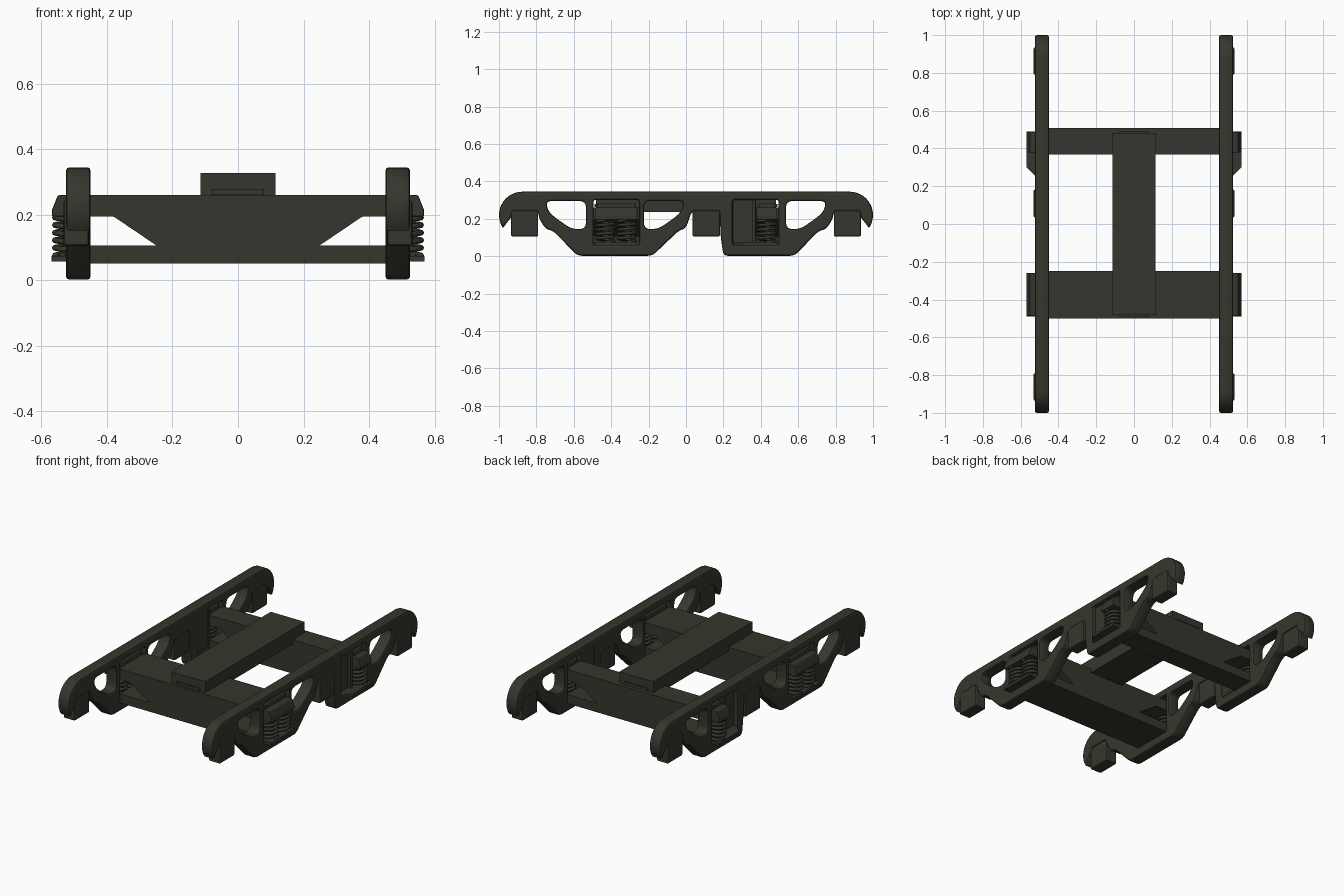
import bpy, bmesh, math
from mathutils import Vector

if "Cube" in bpy.data.objects:
    bpy.data.objects.remove(bpy.data.objects["Cube"])

iron = bpy.data.materials.new("dark_olive_iron")
iron.diffuse_color = (0.037, 0.036, 0.026, 1)
iron.use_nodes = True
iron.node_tree.nodes["Principled BSDF"].inputs["Base Color"].default_value = iron.diffuse_color


def finish(ob, mirror=False, bevel=0.0):
    ob.data.materials.append(iron)
    if bevel:
        b = ob.modifiers.new("bevel", 'BEVEL')
        b.width, b.segments = bevel, 2
    if mirror:
        ob.modifiers.new("mirror", 'MIRROR')
    return ob


def prism(name, pts, axis, a, b, **kw):
    """Extrude a profile along x (pts are y,z) or y (pts are x,z)."""
    bm = bmesh.new()
    place = (lambda p, d: (d, p[0], p[1])) if axis == 'x' else (lambda p, d: (p[0], d, p[1]))
    f = bm.faces.new([bm.verts.new(place(p, a)) for p in pts])
    ext = bmesh.ops.extrude_face_region(bm, geom=[f])
    off = Vector((b - a, 0, 0)) if axis == 'x' else Vector((0, b - a, 0))
    bmesh.ops.translate(bm, vec=off, verts=[v for v in ext['geom'] if isinstance(v, bmesh.types.BMVert)])
    bmesh.ops.recalc_face_normals(bm, faces=bm.faces)
    me = bpy.data.meshes.new(name)
    bm.to_mesh(me)
    bm.free()
    ob = bpy.data.objects.new(name, me)
    bpy.context.collection.objects.link(ob)
    return finish(ob, **kw)


def box(name, x0, x1, y0, y1, z0, z1, **kw):
    return prism(name, [(x0, z0), (x1, z0), (x1, z1), (x0, z1)], 'y', y0, y1, **kw)


def rounded(pts, r, n=5):
    """Round every corner of a polygon."""
    out = []
    for i, p in enumerate(pts):
        p = Vector(p)
        da, db = Vector(pts[i - 1]) - p, Vector(pts[(i + 1) % len(pts)]) - p
        a = p + da.normalized() * min(r, da.length * 0.45)
        b = p + db.normalized() * min(r, db.length * 0.45)
        for k in range(n):
            t = k / (n - 1)
            out.append(a * (1 - t) ** 2 + p * 2 * t * (1 - t) + b * t * t)
    return out


# Side frames: outline with window holes, softly bevelled
R = 0.125
cap = [(-1 + R - R * math.sin(t * math.pi / 16), 0.22 + R * math.cos(t * math.pi / 16)) for t in range(12)]
right_cap = [(-y, z) for y, z in reversed(cap)]
low = rounded([(-0.935, 0.24), (-0.79, 0.24), (-0.785, 0.2), (-0.75, 0.145), (-0.71, 0.135),
               (-0.58, 0.002), (-0.18, 0.002), (-0.04, 0.135), (0.0, 0.15), (0.03, 0.24),
               (0.18, 0.24), (0.185, 0.11), (0.2, 0.002), (0.58, 0.002), (0.71, 0.135),
               (0.75, 0.145), (0.785, 0.2), (0.79, 0.24), (0.935, 0.24)], 0.025)
outline = cap + low + right_cap
end_hole = [(-0.75, 0.295), (-0.535, 0.295), (-0.535, 0.145), (-0.61, 0.145), (-0.67, 0.185), (-0.735, 0.235)]
mid_hole = [(-0.76 - y + 0.01 - 0.01, z) for y, z in end_hole]
holes = [rounded(end_hole, 0.035), rounded(mid_hole, 0.035),
         rounded([(-y, z) for y, z in end_hole], 0.035),
         rounded([(-0.495, 0.06), (-0.25, 0.06), (-0.25, 0.3), (-0.495, 0.3)], 0.012),
         rounded([(0.25, 0.06), (0.495, 0.06), (0.495, 0.3), (0.25, 0.3)], 0.012)]
for side, sx in (("left", -1), ("right", 1)):
    cu = bpy.data.curves.new(side + "_frame", 'CURVE')
    cu.dimensions, cu.fill_mode = '2D', 'BOTH'
    cu.extrude, cu.bevel_depth, cu.offset, cu.bevel_resolution = 0.0275, 0.01, -0.01, 1
    for loop in [outline] + holes:
        sp = cu.splines.new('POLY')
        sp.points.add(len(loop) - 1)
        for q, p in zip(sp.points, loop):
            q.co = (p[0], p[1], 0, 1)
        sp.use_cyclic_u = True
    ob = bpy.data.objects.new(side + "_side_frame", cu)
    bpy.context.collection.objects.link(ob)
    ob.rotation_euler = (math.pi / 2, 0, math.pi / 2)
    ob.location.x = sx * 0.4875
    finish(ob)
    bpy.ops.object.select_all(action='DESELECT')
    ob.select_set(True)
    bpy.context.view_layer.objects.active = ob
    bpy.ops.object.convert(target='MESH')
    bpy.ops.object.shade_smooth_by_angle(angle=math.radians(30))

# Axle boxes hanging in the frame notches
for n, (a, b) in {"front": (-0.935, -0.79), "middle": (0.035, 0.182), "rear": (0.79, 0.935)}.items():
    box(n + "_axle_box", 0.455, 0.532, a, b, 0.105, 0.245, mirror=True, bevel=0.008)

# Recessed panel closing part of the rear window
box("rear_window_panel", 0.455, 0.5, 0.245, 0.365, 0.05, 0.305, mirror=True)
box("rear_window_post", 0.452, 0.518, 0.355, 0.373, 0.05, 0.305, mirror=True, bevel=0.005)


def coil(name, y, radius=0.046, wire=0.009, z0=0.076, z1=0.192, turns=5, steps=16, ring=7):
    """Helical spring swept as a tube."""
    bm = bmesh.new()
    prev = None
    for i in range(turns * steps + 1):
        a = 2 * math.pi * i / steps
        z = z0 + (z1 - z0) * i / (turns * steps)
        cur = []
        for k in range(ring):
            w = 2 * math.pi * k / ring
            r = radius + wire * math.cos(w)
            cur.append(bm.verts.new((0.513 + r * math.cos(a), y + r * math.sin(a), z + wire * math.sin(w))))
        if prev:
            for k in range(ring):
                bm.faces.new((prev[k], cur[k], cur[(k + 1) % ring], prev[(k + 1) % ring]))
        else:
            bm.faces.new(cur)
        prev = cur
    bm.faces.new(prev)
    bmesh.ops.recalc_face_normals(bm, faces=bm.faces)
    for f in bm.faces:
        f.smooth = True
    me = bpy.data.meshes.new(name)
    bm.to_mesh(me)
    bm.free()
    ob = bpy.data.objects.new(name, me)
    bpy.context.collection.objects.link(ob)
    finish(ob, mirror=True)


for n, y in (("front_spring_a", -0.431), ("front_spring_b", -0.316), ("rear_spring", 0.431)):
    coil(n, y)
    coil(n + "_inner", y, radius=0.024, wire=0.007)

# Bolsters (tapered cross beams) and spring planks below them
half = [(0.55, 0.26), (0.568, 0.215), (0.568, 0.195), (0.38, 0.195), (0.25, 0.107)]
bolster = half + [(-x, z) for x, z in reversed(half)]
for n, a, b in (("front", -0.487, -0.26), ("rear", 0.378, 0.487)):
    prism(n + "_bolster_ends", bolster, 'y', a, b, bevel=0.004)
    core = [(0.452, 0.26), (0.452, 0.195), (0.38, 0.195), (0.25, 0.107)]
    ya, yb = (-0.5, -0.248) if n == "front" else (0.368, 0.508)
    prism(n + "_bolster", core + [(-x, z) for x, z in reversed(core)], 'y', ya, yb)
    box(n + "_spring_plank", -0.455, 0.455, ya, yb, 0.052, 0.107)
    box(n + "_bolster_wear_pad", 0.46, 0.515, a + 0.01, b - 0.01, 0.255, 0.285, mirror=True, bevel=0.006)

# Spring seats at the foot of each window
for n, pts in (("front", [(0.45, -0.49), (0.57, -0.49), (0.57, -0.26), (0.45, -0.26)]),
               ("rear", [(0.45, 0.255), (0.525, 0.255), (0.57, 0.3), (0.57, 0.49), (0.45, 0.49)])):
    # outline in plan, extruded upwards
    bm = bmesh.new()
    f = bm.faces.new([bm.verts.new((x, y, 0.057)) for x, y in pts])
    ext = bmesh.ops.extrude_face_region(bm, geom=[f])
    bmesh.ops.translate(bm, vec=(0, 0, 0.018), verts=[v for v in ext['geom'] if isinstance(v, bmesh.types.BMVert)])
    bmesh.ops.recalc_face_normals(bm, faces=bm.faces)
    me = bpy.data.meshes.new(n + "_spring_seat")
    bm.to_mesh(me)
    bm.free()
    ob = bpy.data.objects.new(n + "_spring_seat", me)
    bpy.context.collection.objects.link(ob)
    finish(ob, mirror=True)

# Centre beam joining the bolsters
box("centre_beam", -0.115, 0.115, -0.482, 0.482, 0.258, 0.327)
box("centre_beam_keel", -0.115, 0.115, -0.25, 0.37, 0.235, 0.26)
box("centre_beam_lip", -0.08, 0.08, -0.489, 0.489, 0.262, 0.279)
